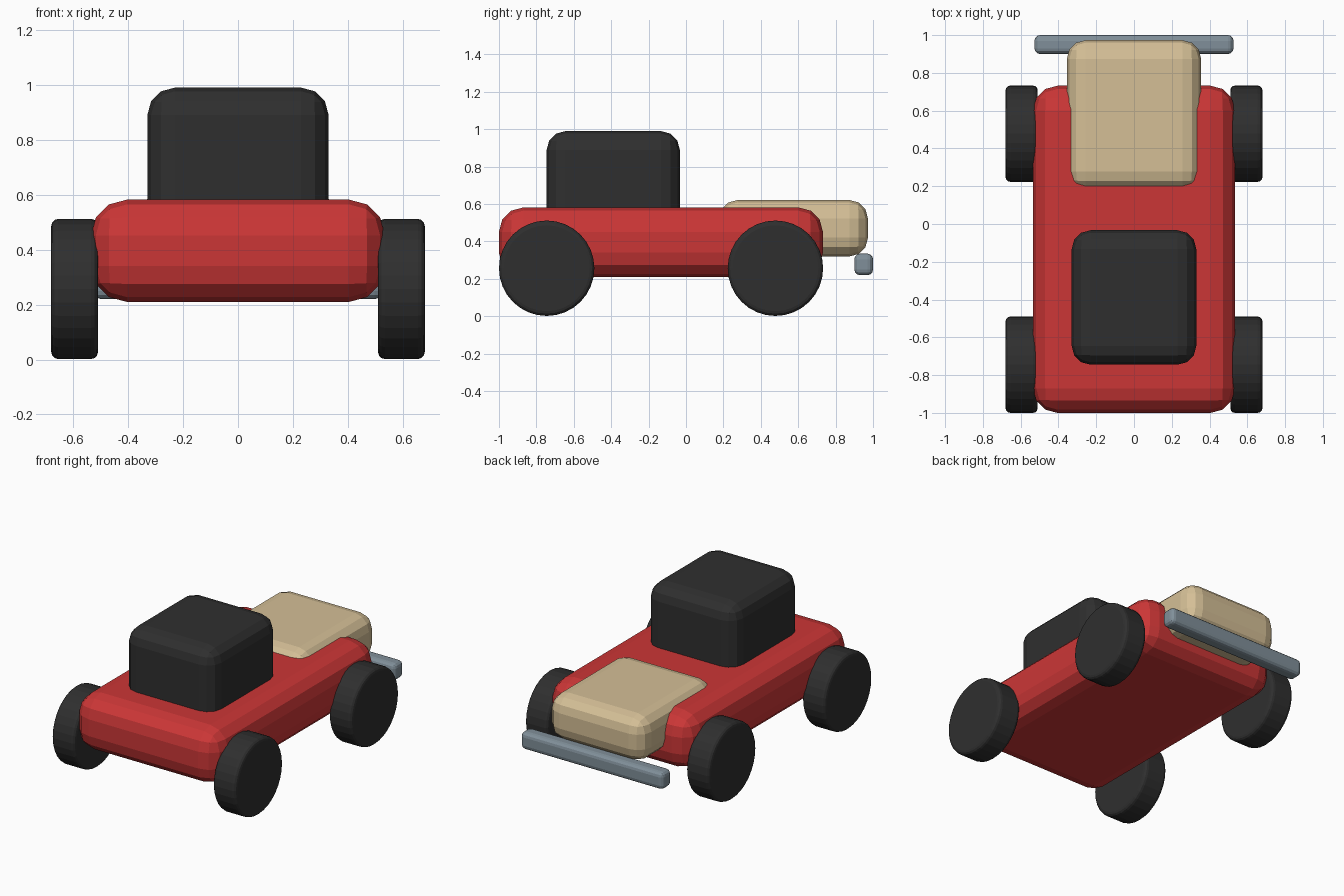
import bpy, bmesh, math
from mathutils import Matrix, Vector

if "Cube" in bpy.data.objects:
    bpy.data.objects.remove(bpy.data.objects["Cube"])


def material(name, rgb):
    m = bpy.data.materials.new(name)
    m.diffuse_color = (*rgb, 1)
    m.use_nodes = True
    m.node_tree.nodes["Principled BSDF"].inputs["Base Color"].default_value = m.diffuse_color
    return m


red = material("red_paint", (0.60, 0.037, 0.037))
tan = material("tan", (0.66, 0.52, 0.305))
black = material("black", (0.028, 0.028, 0.028))
steel = material("steel_grey", (0.216, 0.275, 0.319))


def finish(name, bm, mat, bevel, segments):
    """Turn a bmesh into an object with rounded edges."""
    mesh = bpy.data.meshes.new(name)
    bm.to_mesh(mesh)
    bm.free()
    mesh.materials.append(mat)
    ob = bpy.data.objects.new(name, mesh)
    bpy.context.collection.objects.link(ob)
    mod = ob.modifiers.new("rounded_edges", 'BEVEL')
    mod.width = bevel
    mod.segments = segments
    mod.limit_method = 'ANGLE'
    mod.angle_limit = math.radians(40)
    return ob


def rounded_box(name, lo, hi, mat, bevel, segments=3):
    lo, hi = Vector(lo), Vector(hi)
    bm = bmesh.new()
    bmesh.ops.create_cube(bm, size=1, matrix=Matrix.Translation((lo + hi) / 2)
                          @ Matrix.Diagonal((*(hi - lo), 1)))
    return finish(name, bm, mat, bevel, segments)


def wheel(name, x, y):
    bm = bmesh.new()
    bmesh.ops.create_cone(bm, cap_ends=True, segments=32, radius1=0.255, radius2=0.255,
                          depth=0.17, matrix=Matrix.Translation((x, y, 0.257))
                          @ Matrix.Rotation(math.pi / 2, 4, 'Y'))
    return finish(name, bm, black, 0.025, 3)


# Chassis, cabin, hood and bumper
rounded_box("body", (-0.535, -1.0, 0.21), (0.535, 0.732, 0.582), red, 0.13)
rounded_box("cabin", (-0.33, -0.745, 0.40), (0.33, -0.033, 0.99), black, 0.10)
rounded_box("hood", (-0.356, 0.177, 0.32), (0.356, 0.973, 0.622), tan, 0.10)
rounded_box("bumper", (-0.527, 0.90, 0.22), (0.527, 1.0, 0.335), steel, 0.03)

# Four wheels
for side, x in (("left", -0.595), ("right", 0.595)):
    for end, y in (("front", -0.745), ("back", 0.478)):
        wheel(f"{end}_{side}_wheel", x, y)
